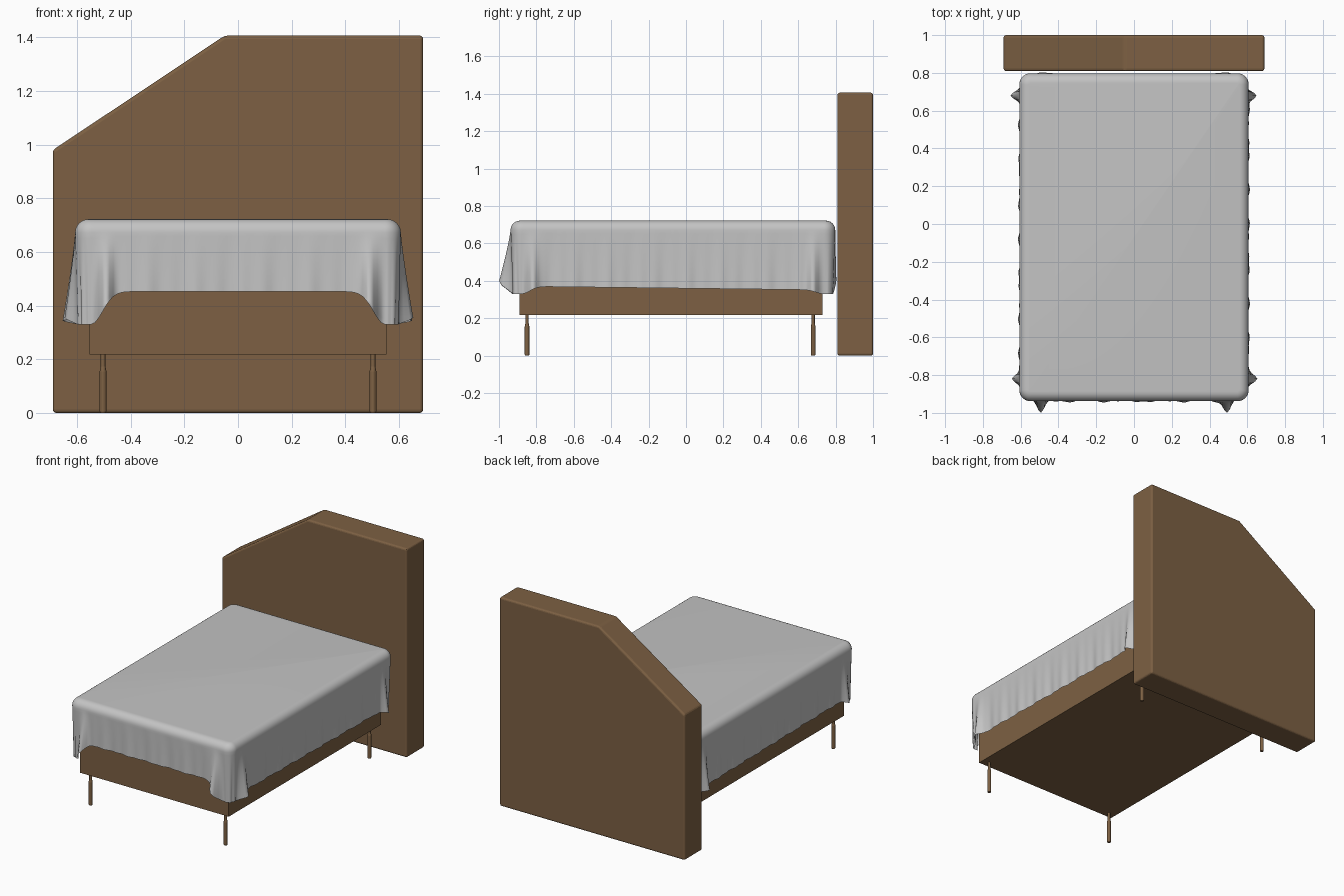
import bpy, bmesh, math

if "Cube" in bpy.data.objects:
    bpy.data.objects.remove(bpy.data.objects["Cube"])

def material(name, rgb):
    m = bpy.data.materials.new(name)
    m.diffuse_color = (*rgb, 1)
    m.use_nodes = True
    m.node_tree.nodes["Principled BSDF"].inputs["Base Color"].default_value = m.diffuse_color
    return m

BROWN = material("brown wood", (0.205, 0.118, 0.056))
GREY = material("grey cloth", (0.55, 0.55, 0.55))

def finish(name, bm, mat, smooth=False):
    bmesh.ops.recalc_face_normals(bm, faces=bm.faces)
    me = bpy.data.meshes.new(name)
    bm.to_mesh(me)
    bm.free()
    me.materials.append(mat)
    for p in me.polygons:
        p.use_smooth = smooth
    ob = bpy.data.objects.new(name, me)
    bpy.context.collection.objects.link(ob)
    return ob

def bevel(ob, width, segments=3):
    b = ob.modifiers.new("bevel", 'BEVEL')
    b.width, b.segments = width, segments

def box(name, x0, x1, y0, y1, z0, z1, mat):
    bm = bmesh.new()
    bmesh.ops.create_cube(bm, size=1)
    for v in bm.verts:
        v.co = ((x0 + x1) / 2 + v.co.x * (x1 - x0),
                (y0 + y1) / 2 + v.co.y * (y1 - y0),
                (z0 + z1) / 2 + v.co.z * (z1 - z0))
    return finish(name, bm, mat)

# Headboard: slanted profile extruded in depth
profile = [(-0.69, 0), (0.69, 0), (0.69, 1.406), (-0.05, 1.406), (-0.69, 0.98)]
bm = bmesh.new()
face = bm.faces.new([bm.verts.new((x, 0.81, z)) for x, z in profile])
ext = bmesh.ops.extrude_face_region(bm, geom=[face])
for v in ext["geom"]:
    if isinstance(v, bmesh.types.BMVert):
        v.co.y = 1.0
bevel(finish("headboard", bm, BROWN), 0.012)

# Bed base and mattress
box("bed_base", -0.554, 0.554, -0.89, 0.73, 0.218, 0.47, BROWN)
bevel(box("mattress", -0.57, 0.57, -0.90, 0.76, 0.47, 0.70, GREY), 0.04)

# Legs: turned, thin neck above a thicker foot
def leg(name, x, y):
    rings = [(0.010, 0), (0.0125, 0.006), (0.0125, 0.155), (0.009, 0.172), (0.009, 0.22)]
    n = 16
    bm = bmesh.new()
    loops = [[bm.verts.new((x + r * math.cos(k * math.tau / n), y + r * math.sin(k * math.tau / n), z))
              for k in range(n)] for r, z in rings]
    for a, b in zip(loops, loops[1:]):
        for k in range(n):
            bm.faces.new((a[k], a[(k + 1) % n], b[(k + 1) % n], b[k]))
    bm.faces.new(loops[0])
    bm.faces.new(loops[-1])
    finish(name, bm, BROWN)

for sx, side in ((-1, "left"), (1, "right")):
    for y, end in ((-0.85, "front"), (0.68, "back")):
        leg(f"{end}_{side}_leg", sx * 0.503, y)

# Blanket: rounded rectangle outline; each sample is (x, y, normal angle, distance to corner)
HX, HY, CY, R = 0.607, 0.868, -0.07, 0.06
outline = []
corners = [(1, -1), (1, 1), (-1, 1), (-1, -1)]
for i, (sx, sy) in enumerate(corners):
    a0 = (i - 1) * math.pi / 2
    cx, cy = sx * (HX - R), CY + sy * (HY - R)
    for k in range(13):
        a = a0 + k / 12 * math.pi / 2
        outline.append((cx + R * math.cos(a), cy + R * math.sin(a), a, 0.0))
    x0, y0, a, _ = outline[-1]
    along_y = i % 2 == 0
    length = 2 * ((HY if along_y else HX) - R)
    n = 110 if along_y else 80
    for k in range(1, n):
        d = length * k / n
        outline.append((x0 - math.sin(a) * d, y0 + math.cos(a) * d, a, min(d, length - d)))

def gauss(d, c, w):
    return math.exp(-((d - c) / w) ** 2)

# Skirt: rounded top edge, then a hanging drop with folds at the corners
TOP, ER, ARC, DROP = 0.722, 0.05, 7, 16
bm = bmesh.new()
rings = []
for j in range(ARC + DROP):
    ring = []
    for x, y, a, d in outline:
        nx, ny = math.cos(a), math.sin(a)
        if j < ARC:
            t = j / (ARC - 1) * math.pi / 2
            off, z = -ER * (1 - math.sin(t)), TOP - ER * (1 - math.cos(t))
        else:
            t = (j - ARC + 1) / DROP
            hem = 0.452 * ny * ny + (0.36 - 0.012 * y) * nx * nx
            hem -= (hem - 0.33) * gauss(d, 0, 0.06)
            z = TOP - ER + (hem - TOP + ER) * t
            back = ny > 0.3
            amp = 0.006 if back else (0.062 if ny < -0.7 else 0.045)
            centre = 0.055 if ny < -0.7 else 0.06
            off = amp * gauss(d, centre, 0.026) * t ** 1.2
            off -= 0.012 * gauss(d, 0, 0.03) * t
            if not back:
                s = x * ny * ny + y * nx * nx
                off += t * (0.004 * math.sin(s * 31 + nx * 2) + 0.003 * math.sin(s * 73 + 1))
        ring.append(bm.verts.new((x + nx * off, y + ny * off, z)))
    rings.append(ring)
bm.faces.new(rings[0])
n = len(outline)
for a, b in zip(rings, rings[1:]):
    for k in range(n):
        bm.faces.new((a[k], b[k], b[(k + 1) % n], a[(k + 1) % n]))
finish("blanket", bm, GREY, smooth=True)
